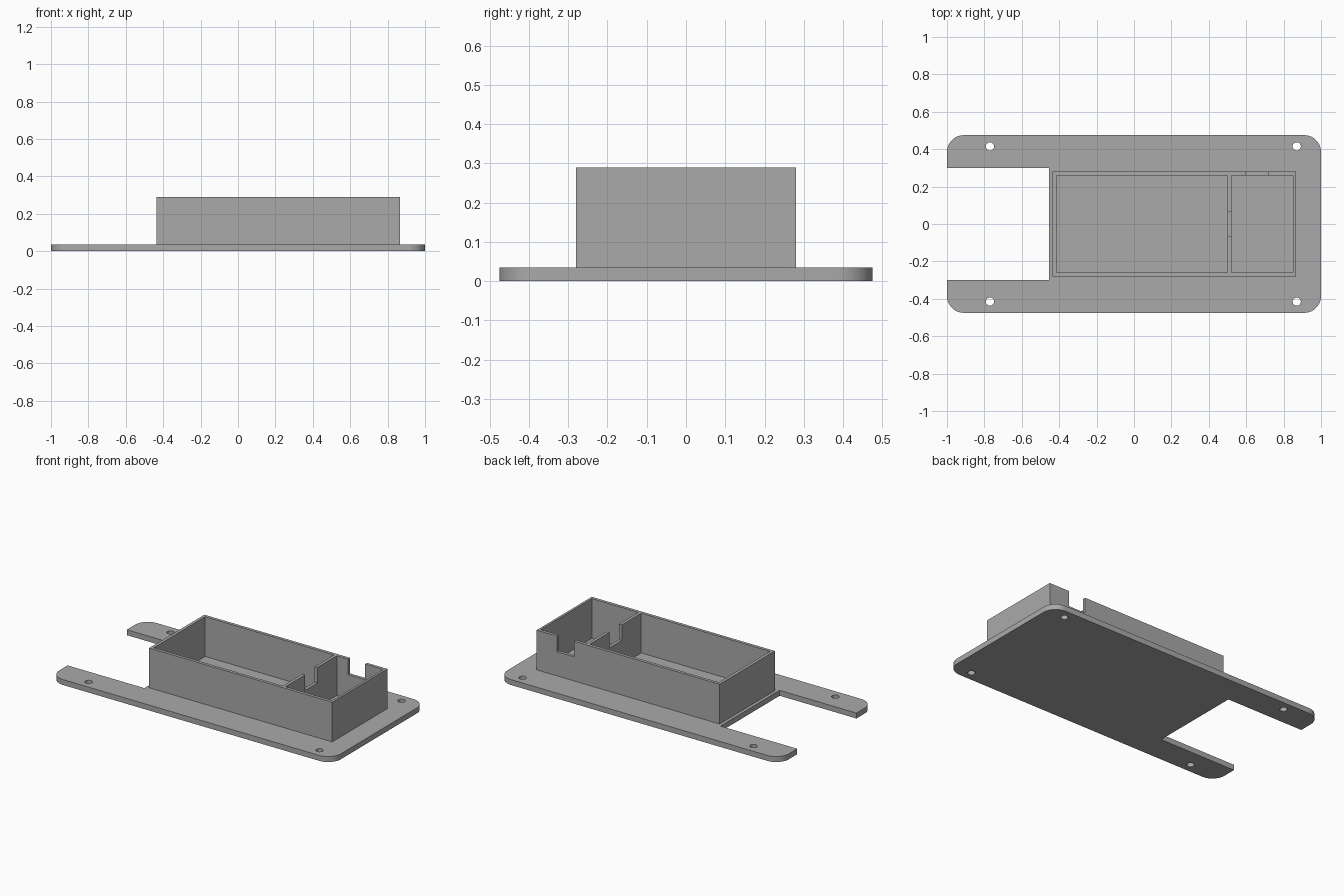
import bpy
import bmesh
from math import sin, cos, pi, radians
from mathutils import Matrix

default = bpy.data.objects.get("Cube")
if default:
    bpy.data.objects.remove(default, do_unlink=True)

# Main sizes
BASE_H, TOP = 0.035, 0.29
HALF_Y, RADIUS = 0.475, 0.09

grey = bpy.data.materials.new("plain grey")
grey.use_nodes = True
grey.diffuse_color = (0.4, 0.4, 0.4, 1)
grey.node_tree.nodes["Principled BSDF"].inputs["Base Color"].default_value = grey.diffuse_color


def make_object(name, bm):
    bmesh.ops.recalc_face_normals(bm, faces=bm.faces)
    mesh = bpy.data.meshes.new(name)
    bm.to_mesh(mesh)
    bm.free()
    mesh.materials.append(grey)
    obj = bpy.data.objects.new(name, mesh)
    bpy.context.collection.objects.link(obj)
    return obj


def box(name, x0, x1, y0, y1, z0, z1):
    bm = bmesh.new()
    bmesh.ops.create_cube(bm, size=1)
    bmesh.ops.scale(bm, vec=(x1 - x0, y1 - y0, z1 - z0), verts=bm.verts)
    bmesh.ops.translate(bm, vec=((x0 + x1) / 2, (y0 + y1) / 2, (z0 + z1) / 2), verts=bm.verts)
    return make_object(name, bm)


def cut(target, cutter):
    mod = target.modifiers.new("cut", 'BOOLEAN')
    mod.operation = 'DIFFERENCE'
    mod.solver = 'EXACT'
    mod.object = cutter
    bpy.context.view_layer.objects.active = target
    bpy.ops.object.modifier_apply(modifier=mod.name)
    bpy.data.objects.remove(cutter, do_unlink=True)


def corner(cx, cy, start, steps=12):
    angles = [start + pi / 2 * i / steps for i in range(steps + 1)]
    return [(cx + RADIUS * cos(a), cy + RADIUS * sin(a)) for a in angles]


# Base plate: rounded outline with an open slot at one end
ex, ey = 1 - RADIUS, HALF_Y - RADIUS
outline = corner(ex, -ey, -pi / 2) + corner(ex, ey, 0) + corner(-ex, ey, pi / 2)
outline += [(-1, 0.3), (-0.455, 0.3), (-0.455, -0.3), (-1, -0.3)]
outline += corner(-ex, -ey, pi)
bm = bmesh.new()
face = bm.faces.new([bm.verts.new((x, y, 0)) for x, y in outline])
lifted = bmesh.ops.extrude_face_region(bm, geom=[face])["geom"]
bmesh.ops.translate(bm, vec=(0, 0, BASE_H), verts=[v for v in lifted if isinstance(v, bmesh.types.BMVert)])
base_plate = make_object("base_plate", bm)

# Four screw holes
for x in (-0.77, 0.87):
    for y in (-0.415, 0.415):
        bm = bmesh.new()
        bmesh.ops.create_cone(bm, cap_ends=True, segments=24, radius1=0.022, radius2=0.022,
                              depth=0.2, matrix=Matrix.Translation((x, y, 0)))
        cut(base_plate, make_object("hole_cutter", bm))

# Open-topped case with two compartments
case = box("case_walls", -0.435, 0.865, -0.28, 0.28, BASE_H, TOP)
for x0, x1 in ((-0.415, 0.5), (0.52, 0.85)):
    cut(case, box("pocket_cutter", x0, x1, -0.26, 0.26, 0, 0.4))

# Cable notches in the divider and the back wall
cut(case, box("divider_notch_cutter", 0.48, 0.54, -0.063, 0.063, 0.19, 0.4))
cut(case, box("back_notch_cutter", 0.6, 0.72, 0.24, 0.32, 0.19, 0.4))

# Smooth shading on curved edges only
bpy.ops.object.select_all(action='DESELECT')
for obj in (base_plate, case):
    obj.select_set(True)
bpy.context.view_layer.objects.active = base_plate
bpy.ops.object.shade_smooth_by_angle(angle=radians(30))
